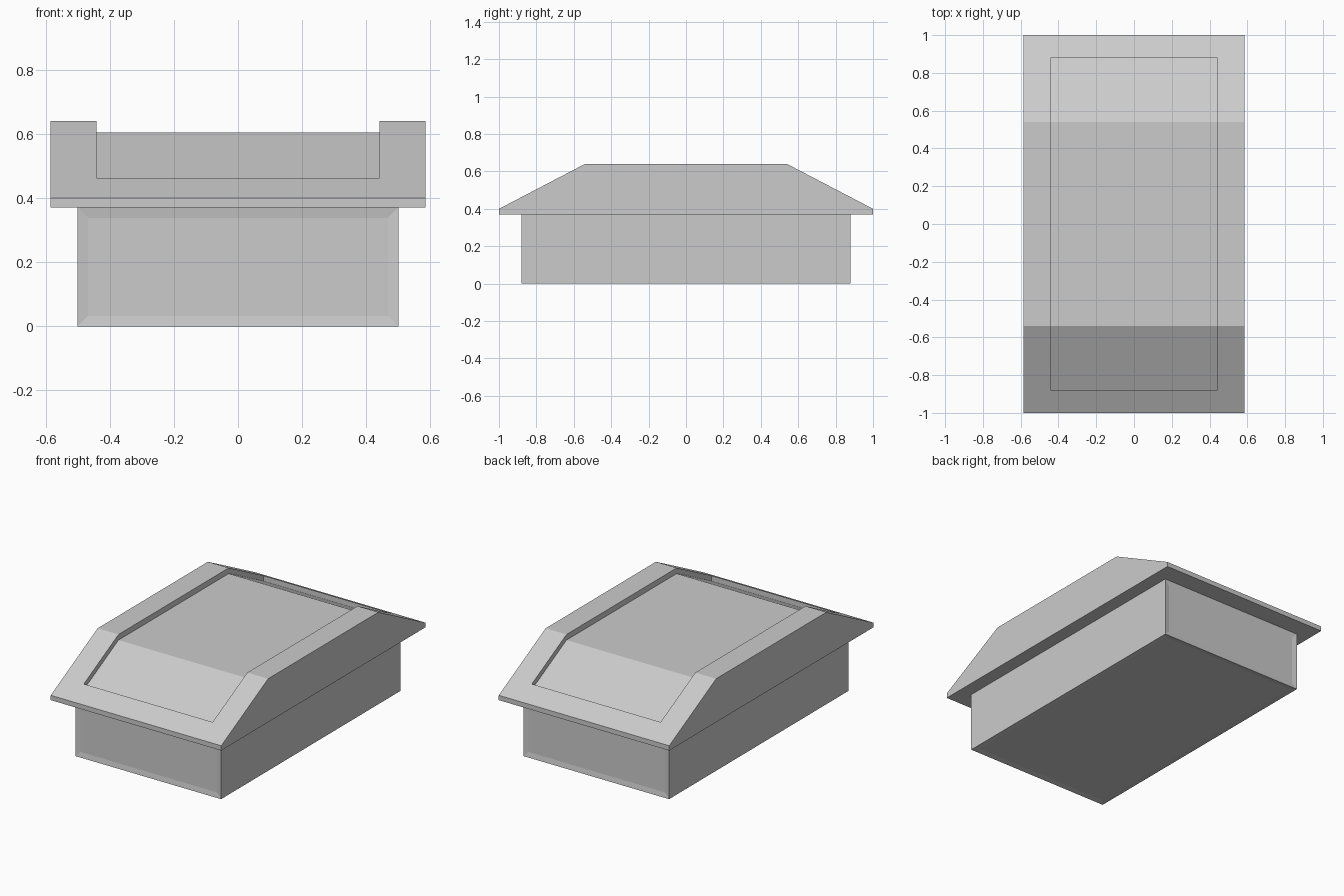
import bpy, bmesh

if "Cube" in bpy.data.objects:
    bpy.data.objects.remove(bpy.data.objects["Cube"])


def new_object(name, bm):
    bmesh.ops.recalc_face_normals(bm, faces=bm.faces[:])
    mesh = bpy.data.meshes.new(name)
    bm.to_mesh(mesh)
    bm.free()
    obj = bpy.data.objects.new(name, mesh)
    bpy.context.collection.objects.link(obj)
    return obj


def prism(name, half_profile, half_width):
    """Mirror a (y, z) half profile across y = 0 and extrude it along x."""
    profile = half_profile + [(-y, z) for y, z in reversed(half_profile)]
    bm = bmesh.new()
    face = bm.faces.new([bm.verts.new((-half_width, y, z)) for y, z in profile])
    ext = bmesh.ops.extrude_face_region(bm, geom=[face])
    verts = [v for v in ext["geom"] if isinstance(v, bmesh.types.BMVert)]
    bmesh.ops.translate(bm, verts=verts, vec=(2 * half_width, 0, 0))
    return new_object(name, bm)


# Lid with sloping ends and thin vertical eaves
lid = prism("lid", [(1.0, 0.37), (1.0, 0.40), (0.54, 0.64)], 0.585)

# Shallow sunken panel that follows the lid profile
cutter = prism("lid_recess_cutter",
               [(0.88, 0.80), (0.88, 0.428), (0.54, 0.605)], 0.442)
cutter.hide_render = True
cutter.hide_viewport = True
cut = lid.modifiers.new("recess", 'BOOLEAN')
cut.object = cutter
cut.operation = 'DIFFERENCE'
cut.solver = 'EXACT'

# Box body with slightly inset end panels and base
bm = bmesh.new()
bmesh.ops.create_cube(bm, size=1)
bmesh.ops.scale(bm, verts=bm.verts[:], vec=(1.0, 1.76, 0.37))
bmesh.ops.translate(bm, verts=bm.verts[:], vec=(0, 0, 0.185))
bm.normal_update()
panels = [f for f in bm.faces if abs(f.normal.y) > 0.9 or f.normal.z < -0.9]
bmesh.ops.inset_individual(bm, faces=panels, thickness=0.045, depth=-0.005)
new_object("body", bm)
